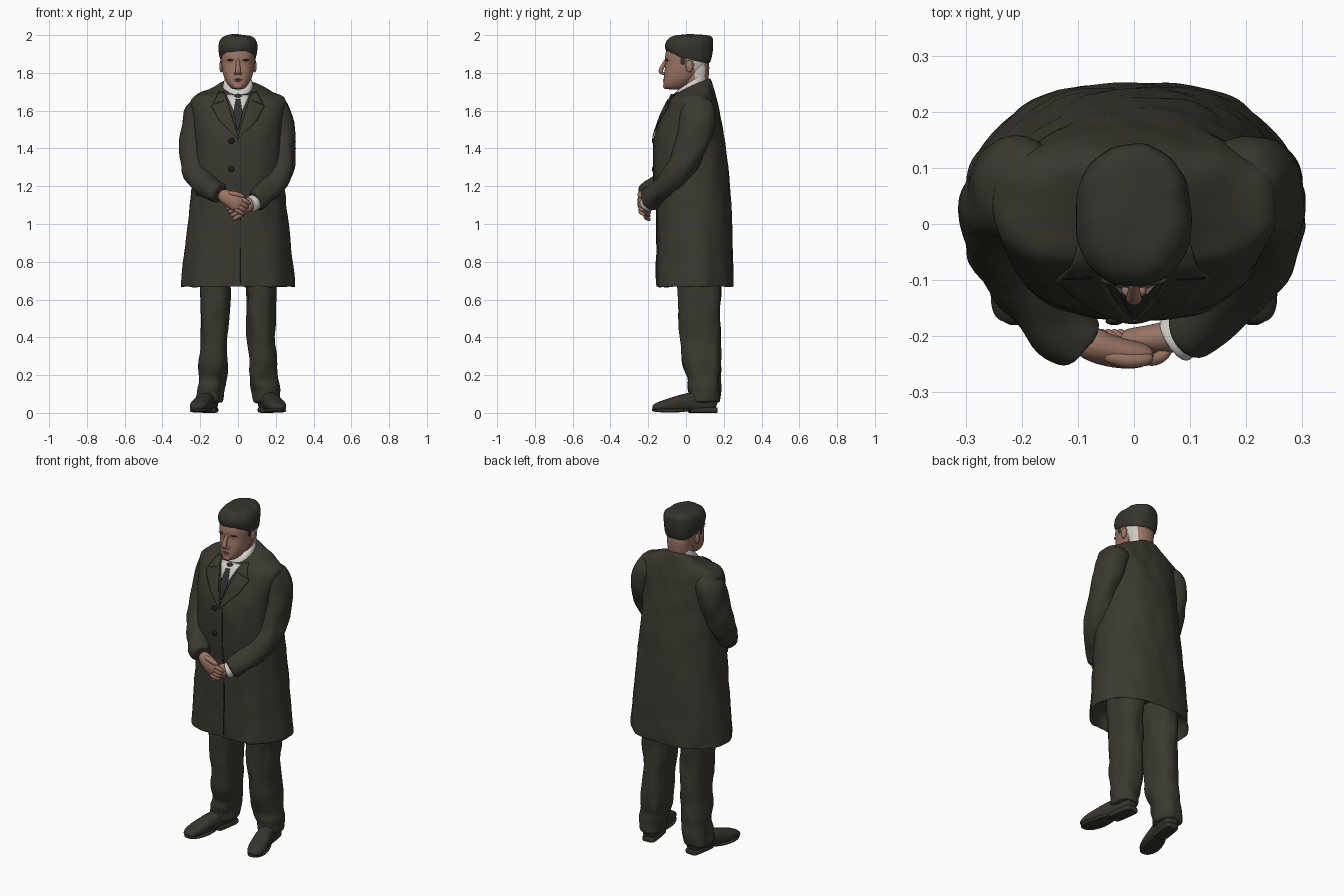
import bpy, bmesh, math
from mathutils import Vector, Matrix, noise
from mathutils.bvhtree import BVHTree

old = bpy.data.objects.get("Cube")
if old:
    bpy.data.objects.remove(old, do_unlink=True)


def material(name, r, g, b):
    m = bpy.data.materials.new(name)
    m.use_nodes = True
    m.diffuse_color = (r, g, b, 1)
    bsdf = m.node_tree.nodes["Principled BSDF"]
    bsdf.inputs["Base Color"].default_value = (r, g, b, 1)
    bsdf.inputs["Roughness"].default_value = 0.8
    return m


CLOTH = material("dark olive cloth", .042, .041, .029)
SEAM = material("seam black", .014, .014, .011)
HAIR = material("dark hair", .036, .036, .027)
SKIN = material("skin", .33, .18, .13)
LIP = material("lip", .24, .115, .09)
WHITE = material("shirt white", .62, .61, .57)
TIE = material("tie grey", .03, .03, .03)
SHOE = material("shoe leather", .036, .035, .026)


def finish(name, bm, mat, level=0, fold=0, thick=0):
    """Turn a bmesh into a smooth object, optionally subdivided, creased or thickened."""
    bmesh.ops.recalc_face_normals(bm, faces=bm.faces)
    mesh = bpy.data.meshes.new(name)
    bm.to_mesh(mesh)
    bm.free()
    mesh.materials.append(mat)
    obj = bpy.data.objects.new(name, mesh)
    bpy.context.collection.objects.link(obj)
    bpy.context.view_layer.objects.active = obj
    if level:
        mod = obj.modifiers.new("smooth", 'SUBSURF')
        mod.levels = mod.render_levels = level
        bpy.ops.object.modifier_apply(modifier=mod.name)
    if thick:
        mod = obj.modifiers.new("thickness", 'SOLIDIFY')
        mod.thickness, mod.offset = thick, 0
        bpy.ops.object.modifier_apply(modifier=mod.name)
    if fold:
        moves = [v.normal * fold * noise.noise(Vector((v.co.x * 14, v.co.y * 14, v.co.z * 9)))
                 for v in obj.data.vertices]
        for v, move in zip(obj.data.vertices, moves):
            v.co += move
    obj.data.shade_smooth()
    return obj


def skin_rings(name, rings, mat, fold=0):
    bm = bmesh.new()
    loops = [[bm.verts.new(co) for co in ring] for ring in rings]
    n = len(loops[0])
    for a, b in zip(loops, loops[1:]):
        for i in range(n):
            j = (i + 1) % n
            bm.faces.new((a[i], a[j], b[j], b[i]))
    bm.faces.new(loops[0])
    bm.faces.new(loops[-1])
    return finish(name, bm, mat, 2, fold)


def oval(n, p):
    for i in range(n):
        a = math.tau * i / n
        c, s = math.cos(a), math.sin(a)
        yield (a, math.copysign(abs(c) ** (2 / p), c), math.copysign(abs(s) ** (2 / p), s))


def loft(name, rows, mat, n=24, p=2.2, fold=0, wave=None):
    """Stack of ovals; each row is x, y front, y back, z, half width, tilt."""
    rings = []
    for x, front, back, z, rx, tilt in rows:
        ring = []
        for a, c, s in oval(n, p):
            k = 1 + (wave(a, z) if wave else 0)
            dy = s * k * (back - front) / 2
            ring.append((x + c * k * rx, (front + back) / 2 + dy, z + tilt * dy))
        rings.append(ring)
    return skin_rings(name, rings, mat, fold)


def tube(name, path, mat, ref=(0, 1, 0), side=1, n=14, p=2, fold=0):
    """Sweep an oval along a path of x, y, z and one or two radii."""
    pts = [Vector((q[0] * side, q[1], q[2])) for q in path]
    rings = []
    for i, q in enumerate(path):
        t = (pts[min(i + 1, len(pts) - 1)] - pts[max(i - 1, 0)]).normalized()
        u = t.cross(Vector(ref)).normalized()
        v = u.cross(t)
        rings.append([pts[i] + u * c * q[3] + v * s * q[-1] for _, c, s in oval(n, p)])
    return skin_rings(name, rings, mat, fold)


def ball(name, centre, radii, mat):
    bm = bmesh.new()
    bmesh.ops.create_uvsphere(bm, u_segments=16, v_segments=10, radius=1,
                              matrix=Matrix.Translation(centre) @ Matrix.Diagonal((*radii, 1)))
    return finish(name, bm, mat)


def recolor(obj, mat, rule):
    obj.data.materials.append(mat)
    for f in obj.data.polygons:
        if rule(f.center):
            f.material_index = 1


def drapery(a, z):
    """Rounded back corners, with hanging folds growing towards the hem."""
    flare = .025 * math.cos(6 * a) * max(0, 1.2 - z) / .53
    return flare - .065 * max(0, math.sin(a)) * math.sin(2 * a) ** 2


# Overcoat: hollow hem, body, square shoulders and a neckline rising to the back
coat = loft("overcoat", [
    (0, -.13, .22, .80, .26, 0), (0, -.15, .245, .685, .288, 0), (0, -.162, .257, .658, .299, 0),
    (0, -.162, .257, .69, .298, 0), (0, -.155, .247, 1.0, .267, 0), (0, -.165, .235, 1.2, .245, 0),
    (0, -.182, .216, 1.4, .23, 0), (0, -.15, .19, 1.54, .24, 0), (0, -.105, .172, 1.62, .256, 0),
    (0, -.085, .163, 1.664, .257, 0), (0, -.074, .155, 1.69, .215, .1),
    (0, -.066, .14, 1.718, .125, .35), (0, -.058, .125, 1.738, .088, .55)],
    CLOTH, n=36, p=2.5, fold=.007, wave=drapery)
surface = BVHTree.FromObject(coat, bpy.context.evaluated_depsgraph_get())


def front_y(x, z):
    hit = surface.ray_cast(Vector((x, -1, z)), Vector((0, 1, 0)))[0]
    return min(hit.y, -.03) if hit else -.05


def drape(name, left, right, mat, lift, steps=8):
    """Thin plate lying on the coat front between two edge lines of x, z."""
    def walk(line):
        for a, b in zip(line, line[1:]):
            for i in range(steps):
                yield Vector(a).lerp(Vector(b), i / steps)
        yield Vector(line[-1])
    bm = bmesh.new()
    rows = []
    for a, b in zip(walk(left), walk(right)):
        row = [a.lerp(b, i / 6) for i in range(7)]
        rows.append([bm.verts.new((q.x, front_y(q.x, q.y) - lift, q.y)) for q in row])
    for a, b in zip(rows, rows[1:]):
        for i in range(6):
            bm.faces.new((a[i], a[i + 1], b[i + 1], b[i]))
    return finish(name, bm, mat, thick=.004)


# Shirt front, tie, lapels, front seam and buttons
drape("shirt_front", [(-.062, 1.685), (-.006, 1.56)], [(.062, 1.685), (.006, 1.56)], WHITE, .003)
drape("tie", [(-.012, 1.66), (-.024, 1.59), (-.005, 1.5)],
      [(.012, 1.66), (.024, 1.59), (.005, 1.5)], TIE, .006)
ball("tie_knot", (0, -.075, 1.668), (.021, .013, .02), TIE)
for s, word in ((1, "left"), (-1, "right")):
    drape(word + "_lapel", [(.1 * s, 1.7), (.14 * s, 1.62), (.1 * s, 1.55), (.002 * s, 1.45)],
          [(.07 * s, 1.695), (.05 * s, 1.63), (.026 * s, 1.55), (-.004 * s, 1.45)], CLOTH, .007)
    drape(word + "_lapel_notch", [(.075 * s, 1.655), (.128 * s, 1.636)],
          [(.075 * s, 1.651), (.128 * s, 1.631)], SEAM, .009)
    drape(word + "_pocket_flap", [(.13 * s, 1.2), (.13 * s, 1.16)],
          [(.22 * s, 1.19), (.22 * s, 1.15)], CLOTH, .004)
drape("front_seam", [(.012, 1.45), (.012, .69)], [(.017, 1.45), (.017, .69)], SEAM, .001, 30)
for i, z in enumerate((1.44, 1.29)):
    ball("button_%d" % (i + 1), (-.035, front_y(-.035, z) - .003, z), (.016, .007, .016), SEAM)

# Sleeves, trousers and shoes, one set for each side; the left wrist hangs lower
for s, word, drop, reach in ((1, "left", .035, .0), (-1, "right", -.005, .015)):
    tube(word + "_sleeve", [
        (.13, .06, 1.64, .06), (.19, .062, 1.62, .075, .098), (.213, .062, 1.585, .083, .1),
        (.224, .048, 1.48, .08, .094), (.233, .015, 1.38, .077, .087),
        (.23, -.03, 1.285, .075), (.19, -.095, 1.22 - drop / 3, .069),
        (.14, -.155 - reach, 1.185 - drop * .7, .062), (.103, -.191 - reach, 1.16 - drop, .057),
        (.093, -.198 - reach, 1.155 - drop, .056)], CLOTH, side=s, n=18, p=2.2, fold=.012)
    loft(word + "_trouser_leg", [(x * s, f, b, z, r, 0) for x, f, b, z, r in (
        (.155, .025, .175, .05, .066), (.153, .012, .183, .065, .073), (.149, .02, .184, .11, .07),
        (.144, .0, .188, .14, .076), (.137, .012, .18, .18, .071), (.132, -.012, .19, .22, .077),
        (.126, -.03, .184, .35, .074), (.121, -.046, .184, .55, .076), (.12, -.052, .187, .7, .08),
        (.115, -.05, .185, .84, .08))], CLOTH, p=2.3, fold=.012)
    tube(word + "_shoe", [
        (.14, .165, .05, .03, .035), (.142, .15, .055, .041, .048), (.152, .09, .06, .045, .055),
        (.173, .01, .057, .045, .052), (.195, -.07, .045, .053, .038), (.21, -.13, .036, .05, .028),
        (.218, -.165, .029, .037, .019), (.22, -.177, .026, .02, .01)],
        SHOE, ref=(0, 0, 1), side=s, n=16, p=2.5)
    tube(word + "_sole", [
        (.168, .03, .022, .034, .008), (.179, -.01, .014, .046, .01), (.196, -.08, .011, .057, .01),
        (.211, -.14, .013, .05, .01), (.22, -.182, .016, .018, .008)],
        SHOE, ref=(0, 0, 1), side=s, p=4)
    tube(word + "_heel", [
        (.141, .167, .015, .028, .015), (.141, .16, .015, .042, .015), (.154, .08, .015, .044, .015),
        (.162, .02, .015, .042, .015), (.163, .015, .015, .038, .015)],
        SHOE, ref=(0, 0, 1), side=s, p=5)
tube("left_cuff", [(.11, -.18, 1.125, .04), (.076, -.205, 1.108, .046),
                   (.068, -.21, 1.105, .046)], WHITE)

# Clasped hands, the right laid over the left
HANDS = (("right", [(-.1, -.2, 1.16, .034), (-.055, -.225, 1.14, .042, .03),
                    (-.005, -.234, 1.115, .052, .027), (.024, -.234, 1.098, .045, .02)], 1, -.241),
         ("left", [(.09, -.195, 1.12, .034), (.045, -.205, 1.1, .04, .028),
                   (.0, -.208, 1.075, .044, .024), (-.02, -.207, 1.07, .038, .02)], -1, -.214))
for word, palm, s, y in HANDS:
    tube(word + "_hand", palm, SKIN)
    for k in range(4):
        off = (k - 1.5) * .022
        x, z = palm[-1][0] - .008 * s + off * .5 * s, palm[-1][2] + off * .85
        tube("%s_finger_%d" % (word, k + 1), [
            (x - .02 * s, y + .004, z + .012, .012), (x, y - .003, z, .0135),
            (x + .02 * s, y + .006, z - .012, .013), (x + .034 * s, y + .026, z - .022, .009)],
            SKIN, n=8)
tube("right_thumb", [(-.06, -.23, 1.165, .015), (-.018, -.244, 1.16, .016),
                     (.018, -.243, 1.15, .014), (.034, -.237, 1.143, .008)], SKIN, n=8)

# Neck, shirt collar and head
neck = loft("neck", [(0, -.01, .11, 1.66, .066, 0), (0, -.015, .115, 1.74, .066, 0),
                     (0, -.02, .125, 1.81, .073, 0), (0, .0, .125, 1.88, .075, 0)], SKIN)
loft("shirt_collar", [(0, -.072, .11, 1.68, .082, .55), (0, -.07, .114, 1.715, .084, .6),
                      (0, -.052, .112, 1.755, .075, .65), (0, -.046, .108, 1.76, .069, .65)], WHITE)
head = loft("head", [
    (0, -.1, -.03, 1.712, .024, 0), (0, -.119, .0, 1.722, .042, 0), (0, -.12, .04, 1.75, .064, 0),
    (0, -.117, .075, 1.785, .078, 0), (0, -.114, .11, 1.82, .086, 0), (0, -.107, .125, 1.85, .09, 0),
    (0, -.114, .13, 1.876, .092, 0), (0, -.108, .13, 1.92, .092, 0), (0, -.08, .11, 1.965, .075, 0),
    (0, -.03, .06, 1.985, .03, 0)], SKIN, p=2.3)
for part in (neck, head):
    recolor(part, WHITE, lambda c: c.x > .03 and .045 < c.y < .1 and 1.74 < c.z < 1.9)

# Hair with combed ridges, cut straight down at the back
loft("hair", [
    (0, -.06, .11, 1.868, .08, -.2), (0, -.085, .129, 1.866, .095, -.2), (0, -.106, .138, 1.9, .102, -.1),
    (0, -.115, .143, 1.94, .105, 0), (0, -.108, .146, 1.972, .1, .05), (0, -.085, .138, 1.995, .08, .02),
    (0, -.03, .09, 2.003, .04, 0)], HAIR, n=40, p=2.2, fold=.006,
    wave=lambda a, z: .014 * math.sin(13 * a + 30 * z))

# Face features
tube("nose", [(0, -.1, 1.875, .009), (0, -.113, 1.855, .01), (0, -.126, 1.83, .013),
              (0, -.137, 1.81, .016, .013), (0, -.125, 1.793, .014, .012)], SKIN, n=10)
ball("upper_lip", (0, -.113, 1.766), (.024, .008, .004), LIP)
ball("lower_lip", (0, -.113, 1.758), (.019, .009, .005), LIP)
ball("chin", (0, -.107, 1.73), (.026, .014, .016), SKIN)
for s, word in ((1, "left"), (-1, "right")):
    ball(word + "_eye", (.033 * s, -.09, 1.853), (.014, .0125, .005), SEAM)
    ball(word + "_eyebrow", (.036 * s, -.1, 1.868), (.023, .009, .005), HAIR)
    ball(word + "_nostril_wing", (.014 * s, -.118, 1.797), (.008, .011, .009), SKIN)
    ball(word + "_ear", (.088 * s, .018, 1.835), (.011, .02, .032), SKIN)
    ball(word + "_sideburn", (.086 * s, -.015, 1.866), (.006, .016, .022), HAIR)
